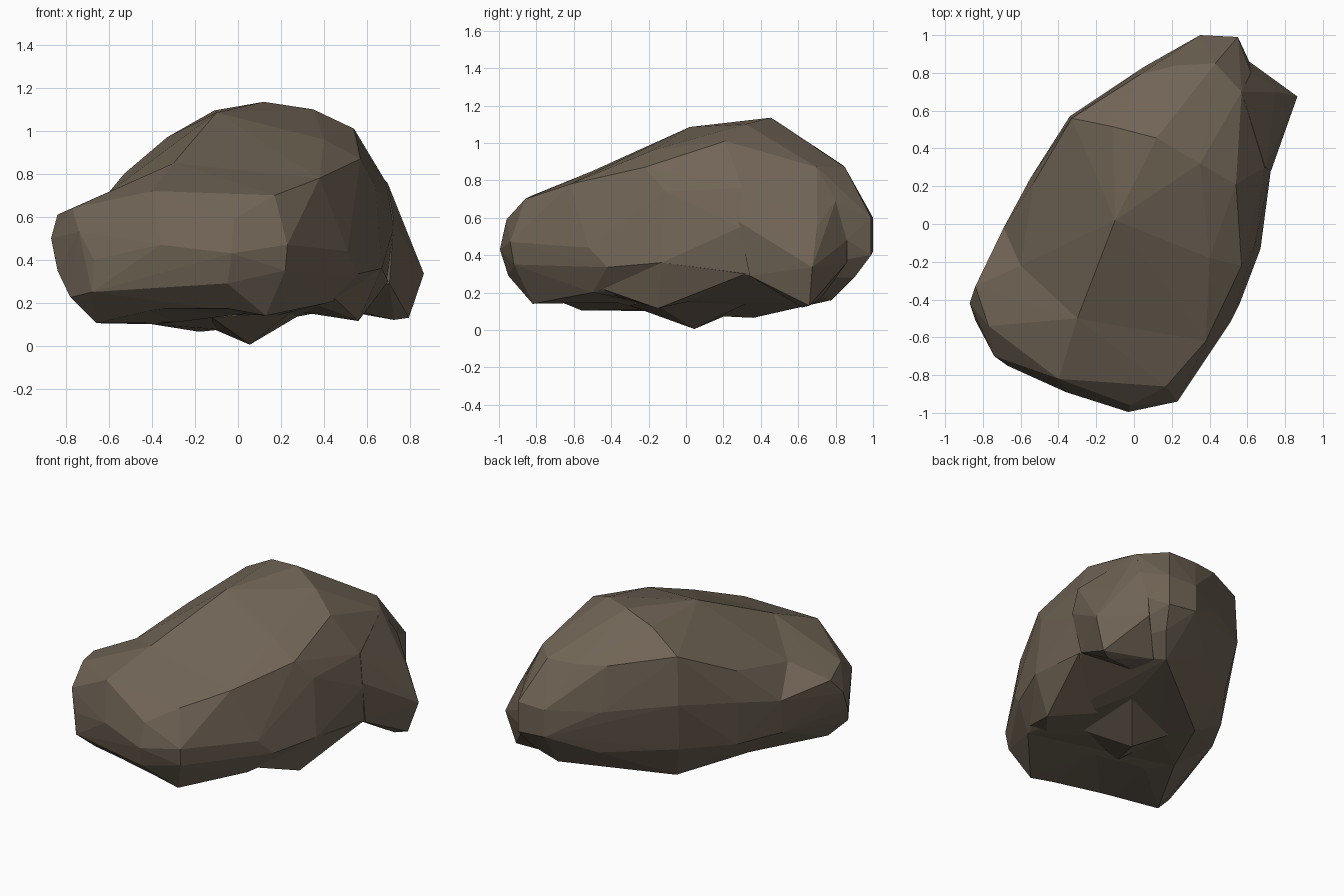
import bpy, bmesh

stone = bpy.data.materials.new("brown stone")
stone.diffuse_color = (0.165, 0.130, 0.093, 1)


def chunk(name, corners):
    """Faceted convex lump around a few corner points."""
    bm = bmesh.new()
    for c in corners:
        bm.verts.new(c)
    res = bmesh.ops.convex_hull(bm, input=bm.verts[:])
    loose = {g for g in res["geom_interior"] + res["geom_unused"]
             if isinstance(g, bmesh.types.BMVert)}
    bmesh.ops.delete(bm, geom=[v for v in loose if v.is_valid], context='VERTS')
    bmesh.ops.recalc_face_normals(bm, faces=bm.faces[:])
    me = bpy.data.meshes.new(name)
    bm.to_mesh(me)
    bm.free()
    me.materials.append(stone)
    ob = bpy.data.objects.new(name, me)
    bpy.context.collection.objects.link(ob)
    return ob


# Saddle: loop of corners where the low nose meets the high back
saddle = [
    (-.60, -.22, .715), (-.30, -.50, .85), (.38, -.62, .78), (.51, -.52, .44),
    (.56, -.42, .335), (.42, -.50, .20), (-.40, -.10, .10), (-.67, -.06, .32),
    (-.69, -.02, .55),
]
# Nose: low front part
nose = [
    (.17, -.86, .70), (-.40, -.82, .72), (-.77, -.54, .64), (-.84, -.33, .61),
    (-.87, -.42, .50), (-.84, -.51, .35), (-.74, -.70, .53), (-.67, -.75, .40),
    (-.36, -.89, .47), (-.02, -.96, .59), (-.03, -.995, .43), (.23, -.94, .47),
    (.22, -.92, .35), (-.78, -.60, .225), (-.68, -.74, .25), (-.66, -.56, .105),
    (-.22, -.87, .285), (-.05, -.95, .29), (.13, -.82, .14),
]
# High back: ridge and shoulders, then its waist, then its underside
crown = [
    (.12, .455, 1.135), (-.11, .515, 1.095), (-.10, .02, 1.085), (.35, .32, 1.10),
    (.54, .21, 1.01), (.40, -.18, .96), (.57, -.22, .87), (-.33, .56, .97),
    (-.53, .22, .80), (.03, .79, .90), (.43, .85, .87), (.57, .70, .87),
    (.22, .84, .88),
]
waist = [
    (.64, -.11, .74), (.67, -.13, .36), (.69, .30, .76), (.725, .29, .55),
    (.62, .80, .68), (.61, .86, .48), (.55, .99, .60), (.55, .99, .40),
    (.35, 1.0, .60), (.35, 1.0, .42), (.05, .83, .60), (-.34, .57, .65),
    (-.55, .24, .60),
]
underside = [
    (.69, .35, .29), (.30, .36, .14), (.50, .90, .28), (.40, .78, .16),
    (.10, .78, .30), (-.30, .50, .32), (-.52, .20, .30), (-.18, .36, .065),
    (-.08, .15, .075),
]
rock = chunk("rock_body", saddle + crown + waist + underside)

# Nose, hollow under it, spur on the back right, right foot, keel underneath
hollow = [
    (-.66, -.56, .105), (.13, -.82, .14), (-.44, -.84, .18), (-.07, -.92, .18),
    (-.30, -.25, .11), (.05, -.30, .14)]
lumps = [
    chunk("nose", saddle + nose),
    chunk("hollow_cut", hollow + [(x, y, -.1) for x, y, z in hollow]),
    chunk("spur", [
        (.75, .70, .55), (.865, .675, .335), (.795, .66, .13), (.725, .62, .12),
        (.725, .28, .58), (.695, .30, .76), (.57, .70, .87), (.705, .34, .29),
        (.62, .80, .69), (.61, .86, .48), (.60, .86, .36), (.45, .72, .17),
        (.40, .50, .20), (.40, .50, .60)]),
    chunk("foot", [
        (.56, -.15, .115), (.67, -.13, .36), (.28, -.50, .22), (.45, -.45, .22),
        (.70, .32, .30), (.27, .05, .16), (.30, -.10, .40)]),
    chunk("keel", [
        (.055, .045, .005), (-.12, -.30, .13), (.25, -.20, .16), (.30, .34, .15),
        (-.12, .22, .08), (.03, 0, .40)]),
]
bpy.context.view_layer.objects.active = rock
for lump in lumps:
    mod = rock.modifiers.new(lump.name, 'BOOLEAN')
    mod.operation = 'DIFFERENCE' if "cut" in lump.name else 'UNION'
    mod.solver, mod.object = 'EXACT', lump
    bpy.ops.object.modifier_apply(modifier=mod.name)
    bpy.data.objects.remove(lump)
